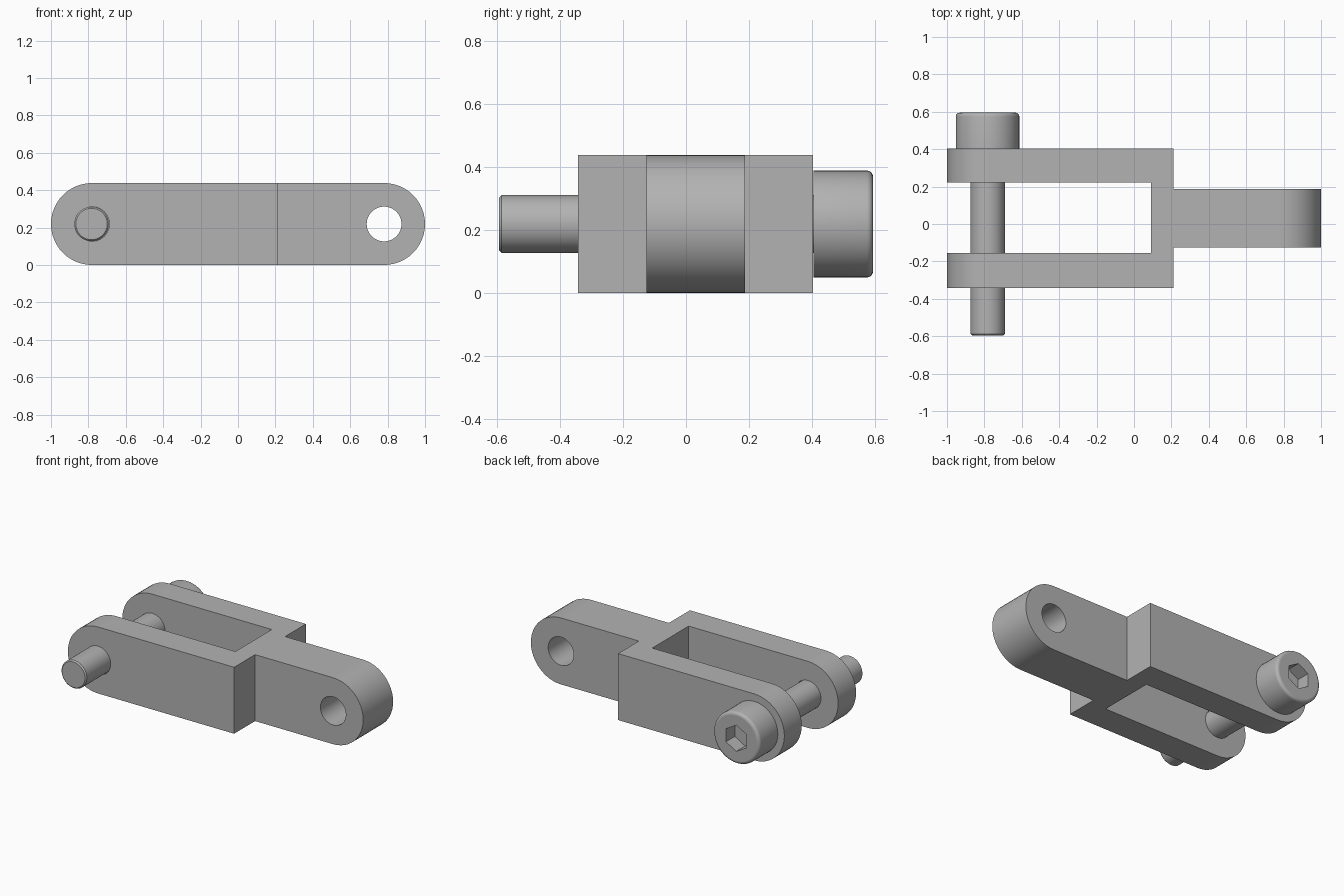
import bpy
import bmesh
from math import cos, sin, pi, radians
from mathutils import Matrix, Vector

SEG = 48
MID_Z = 0.219        # height of the hole axes, also the end radius
HOLE_X = 0.781
HOLE_R = 0.093

cube = bpy.data.objects.get("Cube")
if cube:
    bpy.data.objects.remove(cube, do_unlink=True)

grey = bpy.data.materials.new("plain steel grey")
grey.use_nodes = True
colour = (0.45, 0.45, 0.45, 1)
grey.diffuse_color = colour
grey.node_tree.nodes["Principled BSDF"].inputs["Base Color"].default_value = colour


def make_object(name, bm):
    bmesh.ops.recalc_face_normals(bm, faces=bm.faces)
    mesh = bpy.data.meshes.new(name)
    bm.to_mesh(mesh)
    bm.free()
    mesh.materials.append(grey)
    obj = bpy.data.objects.new(name, mesh)
    bpy.context.collection.objects.link(obj)
    return obj


def prism(name, points, offset):
    """Extrude a closed outline along the offset vector."""
    bm = bmesh.new()
    face = bm.faces.new([bm.verts.new(p) for p in points])
    new = bmesh.ops.extrude_face_region(bm, geom=[face])["geom"]
    moved = [v for v in new if isinstance(v, bmesh.types.BMVert)]
    bmesh.ops.translate(bm, verts=moved, vec=Vector(offset))
    return make_object(name, bm)


def arc(x, r, start, end, count, y):
    """Points on an arc in the xz plane around a hole axis."""
    angles = [start + (end - start) * i / count for i in range(count + 1)]
    return [(x + r * cos(a), y, MID_Z + r * sin(a)) for a in angles]


def cut(target, cutter, operation):
    """Apply a boolean and remove its cutter."""
    cutter.hide_render = True
    mod = target.modifiers.new("cut", "BOOLEAN")
    mod.object = cutter
    mod.operation = operation
    mod.solver = "EXACT"
    bpy.context.view_layer.objects.active = target
    bpy.ops.object.modifier_apply(modifier=mod.name)
    bpy.data.objects.remove(cutter, do_unlink=True)


def smooth(obj):
    """Smooth the curved walls, keep axis-aligned faces flat."""
    bpy.ops.object.select_all(action="DESELECT")
    obj.select_set(True)
    bpy.context.view_layer.objects.active = obj
    bpy.ops.object.shade_smooth_by_angle(angle=radians(30))
    for poly in obj.data.polygons:
        if max(abs(c) for c in poly.normal) > 0.9999:
            poly.use_smooth = False


# Fork link: plan outline with slot and tongue
plan = [(-1.1, -0.343), (0.212, -0.343), (0.212, -0.125), (1.1, -0.125),
        (1.1, 0.187), (0.212, 0.187), (0.212, 0.404), (-1.1, 0.404),
        (-1.1, 0.223), (0.09, 0.223), (0.09, -0.156), (-1.1, -0.156)]
link = prism("fork_link", [(x, y, -0.1) for x, y in plan], (0, 0, 0.7))

# Rounded ends
side = (arc(HOLE_X, MID_Z, -pi / 2, pi / 2, SEG // 2, -0.5)
        + arc(-HOLE_X, MID_Z, pi / 2, 3 * pi / 2, SEG // 2, -0.5))
cut(link, prism("end_rounding", side, (0, 1, 0)), "INTERSECT")

# Pin holes
for x in (-HOLE_X, HOLE_X):
    ring = arc(x, HOLE_R, 0, 2 * pi, SEG, -0.6)[:-1]
    cut(link, prism("hole_cutter", ring, (0, 1.2, 0)), "DIFFERENCE")
smooth(link)

# Socket head bolt: revolved profile of radius and y
R, TOP, FILLET = 0.17, 0.595, 0.02
profile = [(0, -0.595), (0.084, -0.595), (0.092, -0.587), (0.092, 0.405), (R, 0.405)]
for i in range(6):
    a = pi / 2 * i / 5
    profile.append((R - FILLET + FILLET * cos(a), TOP - FILLET + FILLET * sin(a)))
profile.append((0, TOP))
bm = bmesh.new()
verts = [bm.verts.new((r, y, 0)) for r, y in profile]
edges = [bm.edges.new(pair) for pair in zip(verts, verts[1:])]
bmesh.ops.spin(bm, geom=verts + edges, cent=(0, 0, 0), axis=(0, 1, 0),
               angle=2 * pi, steps=SEG, use_duplicate=False)
bmesh.ops.remove_doubles(bm, verts=bm.verts, dist=0.0001)
bmesh.ops.transform(bm, matrix=Matrix.Translation((-HOLE_X - 0.002, 0, MID_Z)), verts=bm.verts)
bolt = make_object("socket_bolt", bm)

# Hexagonal socket with corners up and down
hexagon = arc(-HOLE_X - 0.002, 0.086, pi / 2, 5 * pi / 2, 6, 0.503)[:-1]
cut(bolt, prism("socket_cutter", hexagon, (0, 0.2, 0)), "DIFFERENCE")
smooth(bolt)
